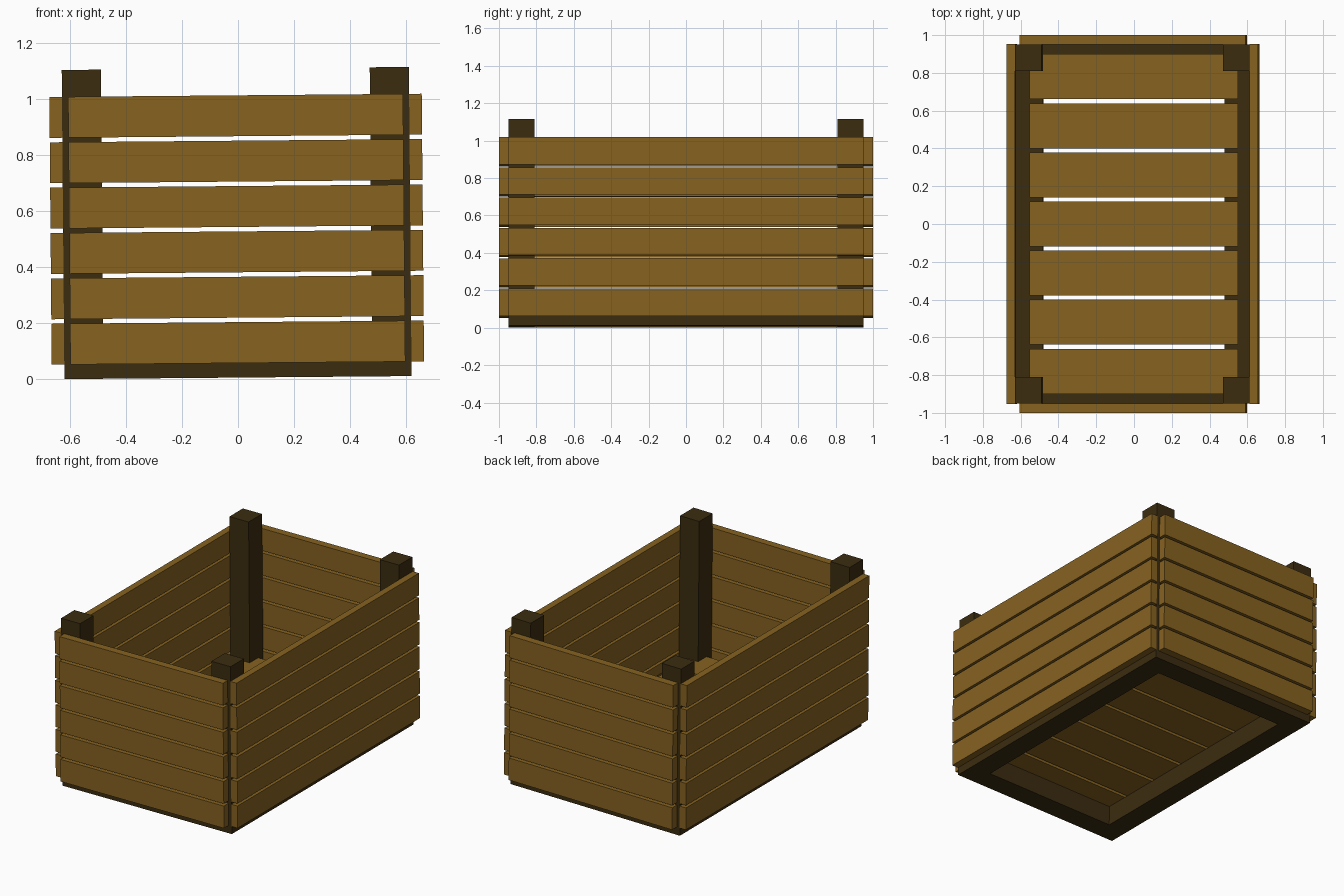
import bpy
import bmesh
from mathutils import Matrix, Vector

if "Cube" in bpy.data.objects:
    bpy.data.objects.remove(bpy.data.objects["Cube"], do_unlink=True)

# The crate stands with a very slight sideways lean
LEAN = Matrix.Translation((0, 0, 0.006)) @ Matrix.Rotation(-0.0087, 4, "Y")


def make_material(name, rgb):
    mat = bpy.data.materials.new(name)
    mat.use_nodes = True
    color = (*rgb, 1)
    mat.diffuse_color = color
    mat.node_tree.nodes["Principled BSDF"].inputs["Base Color"].default_value = color
    return mat


light_wood = make_material("light wood", (0.238, 0.122, 0.0144))
dark_wood = make_material("dark wood", (0.0437, 0.0252, 0.0052))


def box(name, low, high, mat):
    low, high = Vector(low), Vector(high)
    size = high - low
    bm = bmesh.new()
    bmesh.ops.create_cube(bm, size=1)
    bm.transform(LEAN @ Matrix.Translation((low + high) / 2) @ Matrix.Diagonal((*size, 1)))
    mesh = bpy.data.meshes.new(name)
    bm.to_mesh(mesh)
    bm.free()
    mesh.materials.append(mat)
    obj = bpy.data.objects.new(name, mesh)
    bpy.context.collection.objects.link(obj)
    return obj


def span(sign, inner, outer):
    return sorted((sign * inner, sign * outer))


FRAME_X, FRAME_Y = 0.62, 0.95   # outer half sizes of the frame
BEAM = 0.14                     # beam and post width
BEAM_TOP = 0.13
POST_TOP = 1.104
BOARD = 0.045                   # board thickness
inner_x, inner_y = FRAME_X - BEAM, FRAME_Y - BEAM

# Base frame
for side, s in (("left", 1), ("right", -1)):
    x0, x1 = span(s, inner_x, FRAME_X)
    box(f"{side}_base_beam", (x0, -FRAME_Y, 0), (x1, FRAME_Y, BEAM_TOP), dark_wood)
for end, s in (("back", 1), ("front", -1)):
    y0, y1 = span(s, inner_y, FRAME_Y)
    box(f"{end}_base_beam", (-inner_x, y0, 0), (inner_x, y1, BEAM_TOP), dark_wood)

# Corner posts
for side, sx in (("left", 1), ("right", -1)):
    for end, sy in (("back", 1), ("front", -1)):
        x0, x1 = span(sx, inner_x, FRAME_X)
        y0, y1 = span(sy, inner_y, FRAME_Y)
        box(f"{end}_{side}_post", (x0, y0, BEAM_TOP), (x1, y1, POST_TOP), dark_wood)

# Floor boards
for i in range(7):
    y = (i - 3) * 0.26
    box(f"floor_board_{i + 1}", (-0.552, y - 0.119, BEAM_TOP),
        (0.552, y + 0.119, BEAM_TOP + BOARD), light_wood)

# Wall boards, six rows on each wall
for i in range(6):
    z0 = 0.052 + i * 0.162
    z1 = z0 + 0.146
    for side, s in (("left", 1), ("right", -1)):
        x0, x1 = span(s, FRAME_X, FRAME_X + BOARD)
        box(f"{side}_wall_board_{i + 1}", (x0, -0.953, z0), (x1, 0.953, z1), light_wood)
    for end, s in (("back", 1), ("front", -1)):
        y0, y1 = span(s, FRAME_Y, 1.0)
        box(f"{end}_wall_board_{i + 1}", (-0.598, y0, z0), (0.598, y1, z1), light_wood)
